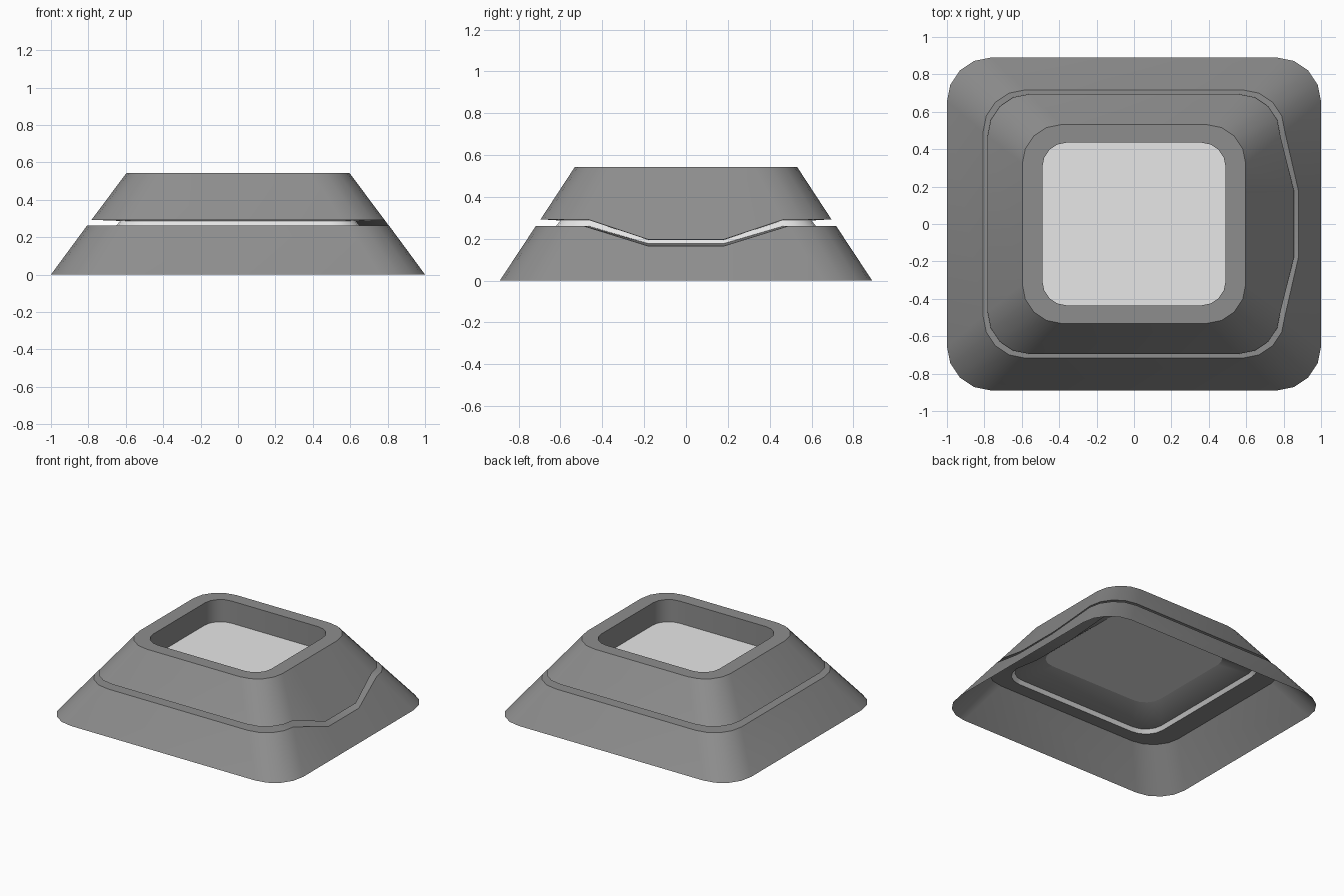
import bpy, bmesh, math

cube = bpy.data.objects.get("Cube")
if cube:
    bpy.data.objects.remove(cube, do_unlink=True)

SLOPE = 0.74  # outward run of the sloping walls per unit of drop


def material(name, value):
    mat = bpy.data.materials.new(name)
    mat.use_nodes = True
    color = (value, value, value, 1)
    mat.diffuse_color = color
    mat.node_tree.nodes["Principled BSDF"].inputs["Base Color"].default_value = color
    return mat


dark = material("dark grey", 0.27)
light = material("light grey", 0.8)


def ring(hx, hy, r, z, dip=0.0):
    """Rounded rectangle, counter-clockwise, with two dip points on the +x side."""
    pts = [(hx + dip * SLOPE, y, z - dip) for y in (-0.18, 0.18)]
    for q, (sx, sy) in enumerate([(1, 1), (-1, 1), (-1, -1), (1, -1)]):
        for i in range(5):
            a = math.pi / 2 * (q + i / 4)
            pts.append((sx * (hx - r) + r * math.cos(a),
                        sy * (hy - r) + r * math.sin(a), z))
    return pts


def loft(name, rings, mat, closed=False, cap=False):
    bm = bmesh.new()
    loops = [[bm.verts.new(p) for p in pts] for pts in rings]
    pairs = list(zip(loops, loops[1:]))
    if closed:
        pairs.append((loops[-1], loops[0]))
    for a, b in pairs:
        n = len(a)
        for i in range(n):
            j = (i + 1) % n
            bm.faces.new((a[i], a[j], b[j], b[i]))
    if cap:
        bm.faces.new(loops[-1])
    mesh = bpy.data.meshes.new(name)
    bm.to_mesh(mesh)
    bm.free()
    mesh.materials.append(mat)
    obj = bpy.data.objects.new(name, mesh)
    bpy.context.collection.objects.link(obj)
    bpy.ops.object.select_all(action="DESELECT")
    obj.select_set(True)
    bpy.context.view_layer.objects.active = obj
    bpy.ops.object.shade_smooth_by_angle(angle=math.radians(30))
    return obj


# Shared edges of the groove and the opening
groove_low = ring(0.65, 0.62, 0.15, 0.262, 0.085)
groove_high = ring(0.63, 0.60, 0.14, 0.287, 0.092)
opening_low = ring(0.49, 0.435, 0.13, 0.375)

# Sloping base with the inward ledge of the groove
loft("base_shell", [ring(1.0, 0.89, 0.235, 0),
                    ring(0.807, 0.717, 0.225, 0.262, 0.097),
                    groove_low], dark)

# Pale strip at the back of the groove
loft("light_strip", [groove_low, groove_high], light)

# Upper frame around the recessed opening
loft("upper_frame", [groove_high,
                     ring(0.783, 0.695, 0.225, 0.293, 0.097),
                     ring(0.597, 0.532, 0.21, 0.542),
                     ring(0.49, 0.435, 0.13, 0.542),
                     opening_low], dark, closed=True)

# Flat panel at the bottom of the opening
loft("recessed_panel", [opening_low], light, cap=True)
